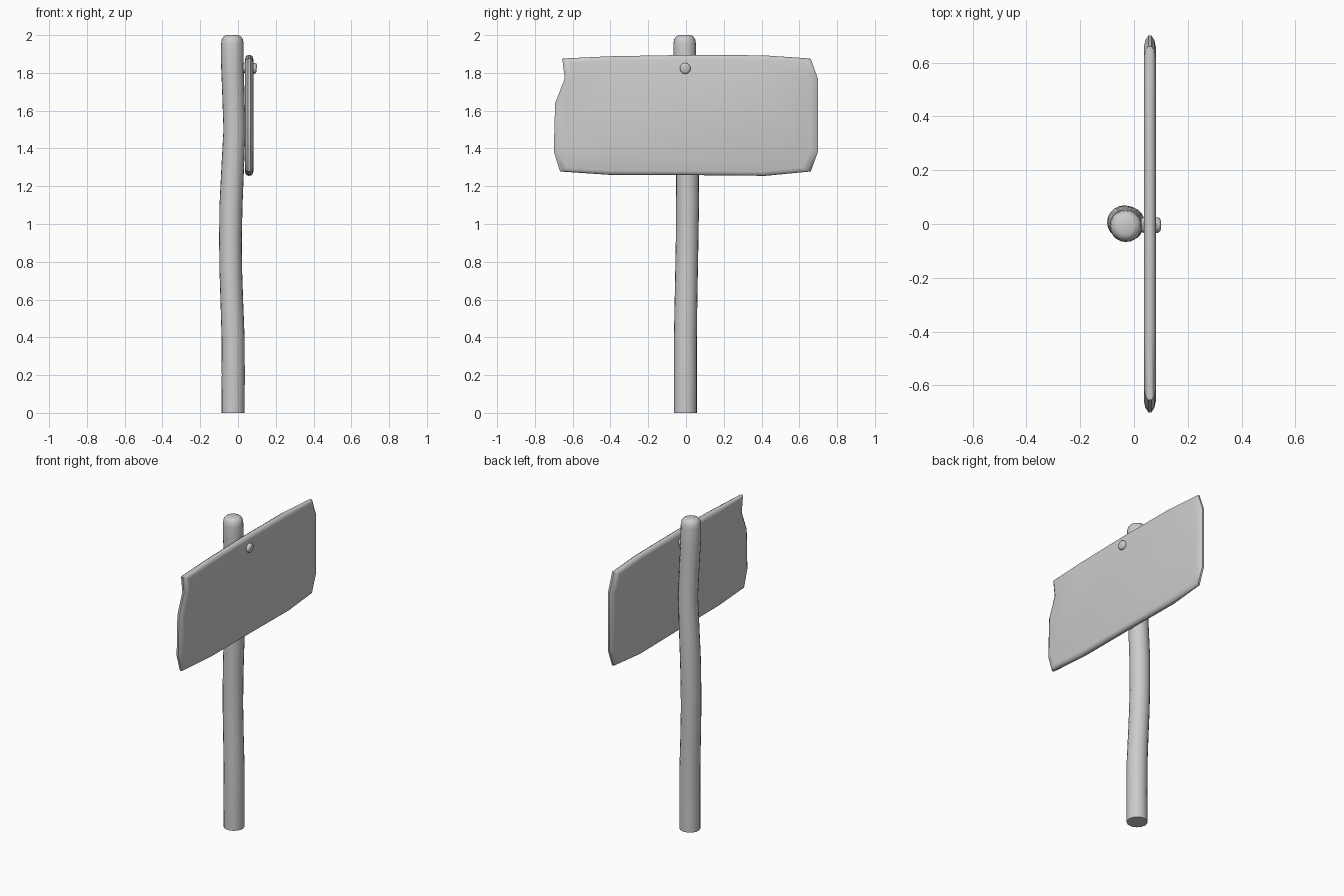
import bpy, bmesh, math
from mathutils import Matrix

if "Cube" in bpy.data.objects:
    bpy.data.objects.remove(bpy.data.objects["Cube"])


def finish(bm, name, angle):
    bmesh.ops.recalc_face_normals(bm, faces=bm.faces)
    me = bpy.data.meshes.new(name)
    bm.to_mesh(me)
    bm.free()
    ob = bpy.data.objects.new(name, me)
    bpy.context.collection.objects.link(ob)
    bpy.ops.object.select_all(action='DESELECT')
    bpy.context.view_layer.objects.active = ob
    ob.select_set(True)
    bpy.ops.object.shade_smooth_by_angle(angle=math.radians(angle))
    return ob


def loft(name, rings, angle):
    """Skin a list of equal-length rings and cap both ends."""
    bm = bmesh.new()
    vs = [[bm.verts.new(p) for p in ring] for ring in rings]
    n = len(vs[0])
    for a, b in zip(vs, vs[1:]):
        for i in range(n):
            j = (i + 1) % n
            bm.faces.new((a[i], a[j], b[j], b[i]))
    bm.faces.new(vs[0])
    bm.faces.new(vs[-1])
    return finish(bm, name, angle)


# Crooked post: height, centre x, centre y, radius
spine = [(0.0, -0.026, -0.003, 0.061), (0.2, -0.025, -0.003, 0.061),
         (0.4, -0.026, -0.003, 0.061), (0.6, -0.033, 0.000, 0.060),
         (0.75, -0.038, 0.003, 0.060), (0.92, -0.040, 0.006, 0.060),
         (1.1, -0.037, 0.008, 0.061), (1.3, -0.028, 0.008, 0.060),
         (1.5, -0.019, 0.006, 0.058), (1.7, -0.025, 0.000, 0.059),
         (1.85, -0.030, -0.005, 0.060), (1.95, -0.030, -0.007, 0.060),
         (1.978, -0.030, -0.007, 0.056), (1.993, -0.030, -0.007, 0.046),
         (2.0, -0.030, -0.006, 0.032)]
SIDES = 20
loft("post", [[(x + r * math.cos(2 * math.pi * i / SIDES),
                y + r * math.sin(2 * math.pi * i / SIDES), z)
               for i in range(SIDES)] for z, x, y, r in spine], 50)

# Sign board: ragged outline in y, z with thinned edges
outline = [(-0.655, 1.876), (-0.642, 1.77), (-0.693, 1.64), (-0.70, 1.384),
           (-0.667, 1.278), (-0.40, 1.26), (0.0, 1.259), (0.42, 1.255),
           (0.66, 1.278), (0.70, 1.384), (0.70, 1.765), (0.66, 1.876),
           (0.41, 1.893), (0.0, 1.895), (-0.40, 1.888)]
BX, MZ = 0.059, 1.575
layers = [(0.94, 0.93, -0.022), (0.975, 0.98, -0.017), (1, 1, -0.006),
          (1, 1, 0.006), (0.975, 0.98, 0.017), (0.94, 0.93, 0.022)]
loft("sign_board", [[(BX + dx, y * sy, MZ + (z - MZ) * sz) for y, z in outline]
                    for sy, sz, dx in layers], 50)

# Rounded nail through the board into the post
bm = bmesh.new()
bmesh.ops.create_cone(bm, cap_ends=True, segments=12, radius1=0.029,
                      radius2=0.029, depth=0.074)
rims = [e for e in bm.edges if abs(e.verts[0].co.z - e.verts[1].co.z) < 1e-5]
bmesh.ops.bevel(bm, geom=rims, offset=0.012, segments=3, profile=0.5,
                affect='EDGES')
bmesh.ops.transform(bm, verts=bm.verts, matrix=Matrix.Translation((0.062, -0.004, 1.826))
                    @ Matrix.Rotation(math.radians(97), 4, 'Y'))
finish(bm, "nail", 60)
